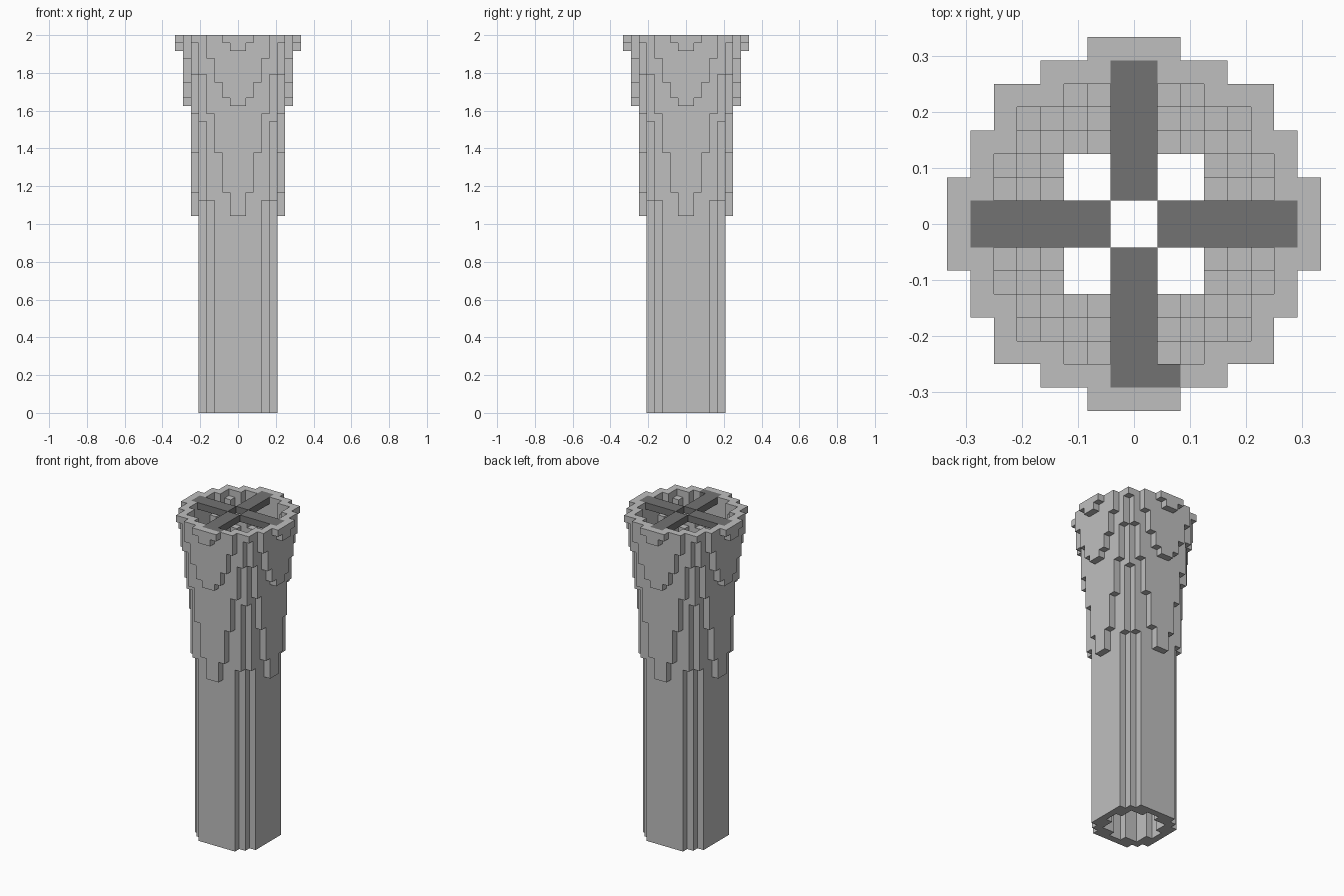
import bpy, bmesh, math
from mathutils import Vector

if "Cube" in bpy.data.objects:
    bpy.data.objects.remove(bpy.data.objects["Cube"])

U = 1 / 24          # block size
TOP = 48            # height in blocks
WALL = 1.4          # wall thickness in blocks
# Flare: start level and outer radius, in blocks
FLARE = [(0, 5.2), (25, 5.6), (27, 5.705), (28, 5.9), (33, 6.2), (37, 6.4),
         (38, 6.525), (39, 6.6), (40, 6.8), (42, 7.0), (43, 7.2),
         (45, 7.45), (46, 7.6), (47, 7.85)]


def material(name, value):
    m = bpy.data.materials.new(name)
    m.use_nodes = True
    color = (value, value, value, 1)
    m.diffuse_color = color
    m.node_tree.nodes["Principled BSDF"].inputs["Base Color"].default_value = color
    return m


def build_blocks(name, cells, mat):
    """Skin a set of block cells, keeping only exposed faces."""
    bm = bmesh.new()
    corners = {}

    def vert(p):
        key = tuple(round(c) for c in p)
        if key not in corners:
            corners[key] = bm.verts.new(Vector(key) * U)
        return corners[key]

    for cell in cells:
        center = Vector(cell) + Vector((0.5, 0.5, 0.5))
        for axis in range(3):
            for sign in (-1, 1):
                n = Vector((0, 0, 0))
                n[axis] = sign
                if tuple(int(c + d) for c, d in zip(cell, n)) in cells:
                    continue
                a = Vector((0, 0, 0))
                a[(axis + 1) % 3] = 1
                b = n.cross(a)
                bm.faces.new([vert(center + (n + a * s + b * t) / 2)
                              for s, t in ((-1, -1), (1, -1), (1, 1), (-1, 1))])
    mesh = bpy.data.meshes.new(name)
    bm.to_mesh(mesh)
    bm.free()
    mesh.materials.append(mat)
    obj = bpy.data.objects.new(name, mesh)
    bpy.context.collection.objects.link(obj)
    return obj


def reach(x, y):
    """Distance of a block from the axis; blocks beside an axis start later."""
    i, j = abs(x + 0.5), abs(y + 0.5)
    return math.hypot(i, j) + (0.01 if min(i, j) < 2 else 0)


light = material("light grey", 0.52)
dark = material("dark grey", 0.17)

# Cross bars over the mouth, open in the middle
bars = set()
for along in list(range(-7, -1)) + list(range(1, 7)):
    for across in (-1, 0):
        bars |= {(along, across, TOP - 1), (across, along, TOP - 1)}

# Small loose blocks: one on the rim, one inside the foot
rim_block = {(1, -7, TOP - 1)}
foot_block = {(1, -4, 0)}

# Hollow stepped tube
tube = set()
for z in range(TOP):
    radius = [r for level, r in FLARE if level <= z][-1]
    for x in range(-8, 8):
        for y in range(-8, 8):
            if radius - WALL < reach(x, y) < radius:
                tube.add((x, y, z))
tube -= bars | rim_block

build_blocks("stepped_tube", tube, light)
build_blocks("cross_bars", bars, dark)
build_blocks("rim_block", rim_block, dark)
build_blocks("foot_block", foot_block, dark)
